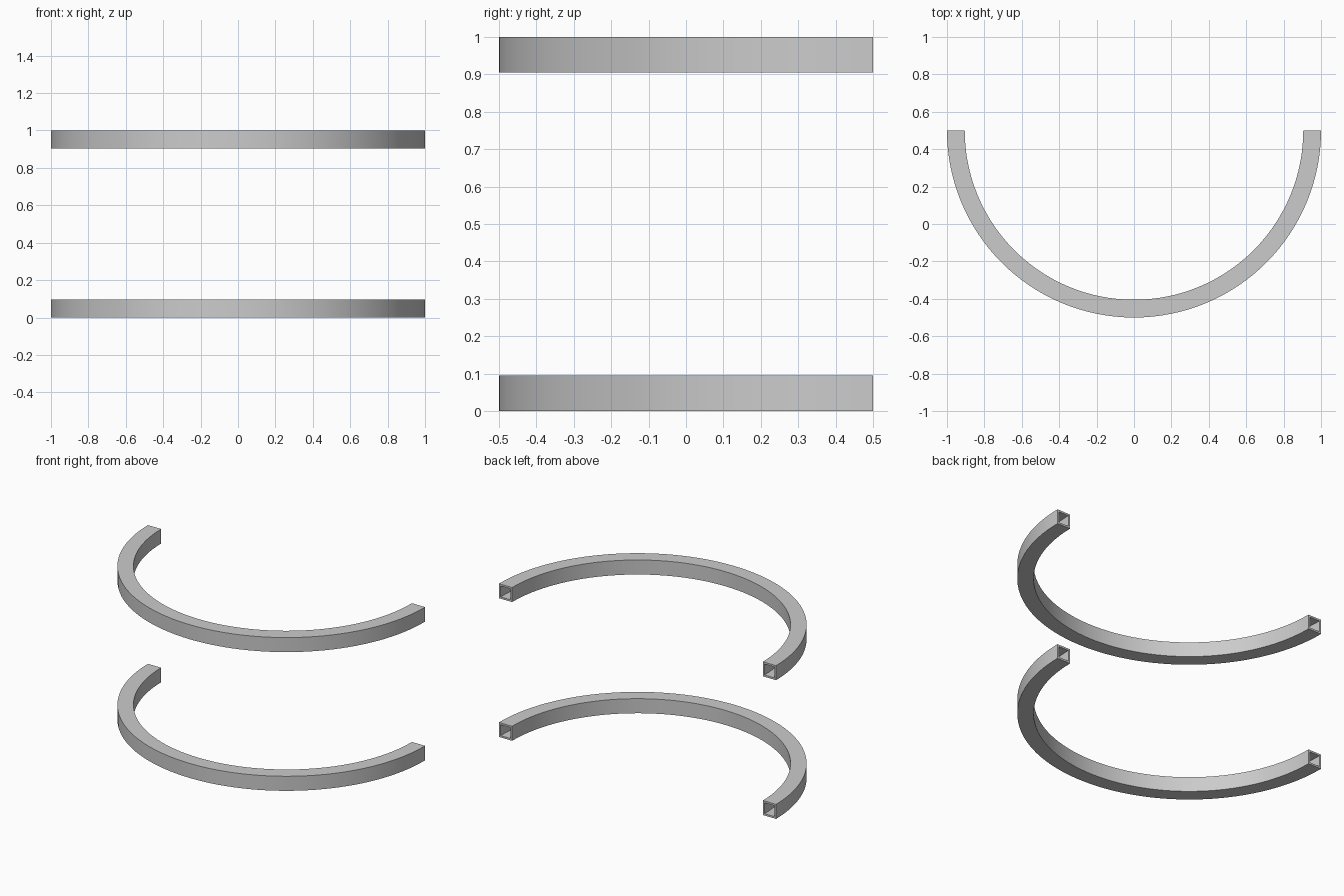
import bpy, bmesh, math

if "Cube" in bpy.data.objects:
    bpy.data.objects.remove(bpy.data.objects["Cube"])

R_OUT, TUBE, WALL, SEGS = 1.0, 0.095, 0.012, 64
CENTRE_Y = 0.5


def square(inset):
    # Square cross-section as (radius, z), counter-clockwise
    r0, r1 = R_OUT - TUBE + inset, R_OUT - inset
    z0, z1 = inset, TUBE - inset
    return [(r0, z0), (r1, z0), (r1, z1), (r0, z1)]


def half_ring(name, z):
    bm = bmesh.new()
    profile = square(0) + square(WALL)
    rings = []
    for i in range(SEGS + 1):
        a = math.pi + math.pi * i / SEGS
        rings.append([bm.verts.new((r * math.cos(a), CENTRE_Y + r * math.sin(a), h))
                      for r, h in profile])
    # Outer skin and inner bore
    for a, b in zip(rings, rings[1:]):
        for base in (0, 4):
            for k in range(4):
                p, q = base + k, base + (k + 1) % 4
                bm.faces.new((a[p], a[q], b[q], b[p]))
    # Open rims at both ends
    for ring in (rings[0], rings[-1]):
        for k in range(4):
            n = (k + 1) % 4
            bm.faces.new((ring[k], ring[n], ring[4 + n], ring[4 + k]))
    bmesh.ops.recalc_face_normals(bm, faces=bm.faces)
    mesh = bpy.data.meshes.new(name)
    bm.to_mesh(mesh)
    bm.free()
    obj = bpy.data.objects.new(name, mesh)
    obj.location.z = z
    bpy.context.collection.objects.link(obj)
    bpy.ops.object.select_all(action='DESELECT')
    obj.select_set(True)
    bpy.context.view_layer.objects.active = obj
    bpy.ops.object.shade_smooth_by_angle(angle=math.radians(30))


# Two identical hollow square-tube rails
half_ring("lower_rail", 0)
half_ring("upper_rail", 1 - TUBE)
